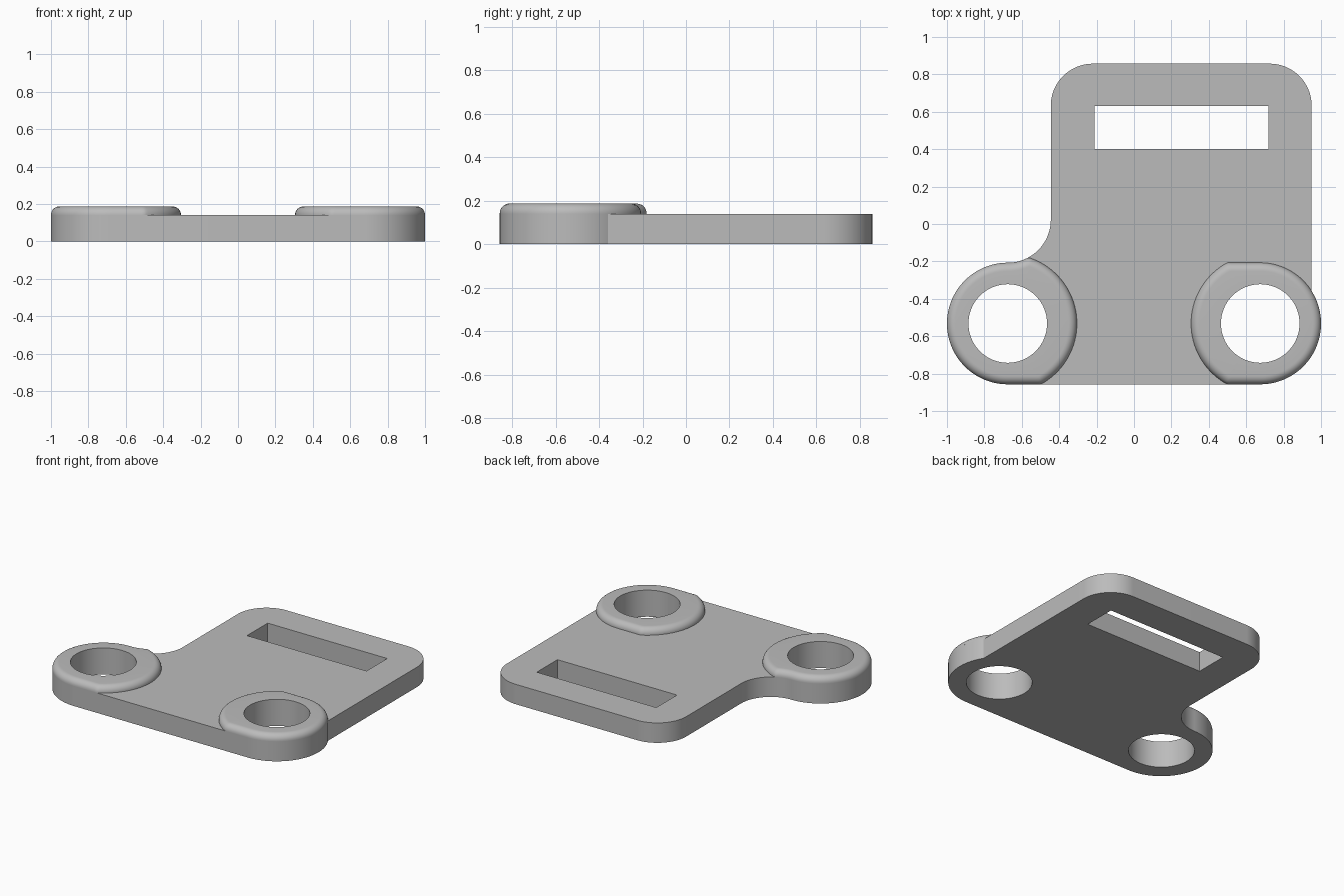
import bpy, bmesh
from math import sin, cos, pi, sqrt, radians, acos, degrees

if "Cube" in bpy.data.objects:
    bpy.data.objects.remove(bpy.data.objects["Cube"])

N = 192                       # segments of a full circle
PLATE_Z, BOSS_Z, ROUND = 0.14, 0.187, 0.045
BOSS_X, BOSS_Y = 0.675, -0.532
OUTER, COLLAR, HOLE = 0.325, 0.37, 0.21
RIGHT, LEFT, BACK, CORNER = 0.95, -0.445, 0.857, 0.225
FILLET = 0.23
FILLET_Y = BOSS_Y + OUTER + FILLET

grey = bpy.data.materials.new("light_grey")
grey.use_nodes = True
colour = (0.5, 0.5, 0.5, 1)
grey.diffuse_color = colour
grey.node_tree.nodes["Principled BSDF"].inputs["Base Color"].default_value = colour


def arc(cx, cy, r, start, end):
    steps = max(2, round(abs(end - start) / 360 * N))
    angles = [radians(start + (end - start) * i / steps) for i in range(steps + 1)]
    return [(cx + r * cos(a), cy + r * sin(a)) for a in angles]


def finish(bm, name):
    bmesh.ops.recalc_face_normals(bm, faces=bm.faces[:])
    mesh = bpy.data.meshes.new(name)
    bm.to_mesh(mesh)
    bm.free()
    mesh.materials.append(grey)
    obj = bpy.data.objects.new(name, mesh)
    bpy.context.collection.objects.link(obj)
    bpy.ops.object.select_all(action='DESELECT')
    obj.select_set(True)
    bpy.context.view_layer.objects.active = obj
    bpy.ops.object.shade_smooth_by_angle(angle=radians(30))


# Base plate: outline with two round holes and a strap slot
meet = degrees(acos((RIGHT - BOSS_X) / OUTER))
outline = (arc(-BOSS_X, BOSS_Y, OUTER, 90, 270)
           + arc(BOSS_X, BOSS_Y, OUTER, -90, -meet * 0)[:-1]
           + arc(BOSS_X, BOSS_Y, OUTER, 0, meet)
           + arc(RIGHT - CORNER, BACK - CORNER, CORNER, 0, 90)
           + arc(LEFT + CORNER, BACK - CORNER, CORNER, 90, 180)
           + arc(LEFT - FILLET, FILLET_Y, FILLET, 0, -90)[:-1])
slot = [(-0.21, 0.4), (0.72, 0.4), (0.72, 0.63), (-0.21, 0.63)]
holes = [arc(s * BOSS_X, BOSS_Y, HOLE, 0, 360)[:-1] for s in (-1, 1)]

bm = bmesh.new()
for loop in [outline, slot] + holes:
    verts = [bm.verts.new((x, y, 0)) for x, y in loop]
    for a, b in zip(verts, verts[1:] + verts[:1]):
        bm.edges.new((a, b))
bmesh.ops.triangle_fill(bm, edges=bm.edges[:], use_beauty=True, normal=(0, 0, 1))
top = bmesh.ops.extrude_face_region(bm, geom=bm.faces[:])["geom"]
bmesh.ops.translate(bm, vec=(0, 0, PLATE_Z),
                    verts=[v for v in top if isinstance(v, bmesh.types.BMVert)])
finish(bm, "base_plate")


def boss_radius(a, inset, filleted):
    """Distance from the hole centre to the boss edge; local x points inward."""
    c, s = cos(a), sin(a)
    if c < 0:
        return OUTER - inset
    r = COLLAR - inset
    if filleted and s > 0:
        dist, rad = FILLET_Y - BOSS_Y, FILLET + inset
        disc = rad ** 2 - (dist * c) ** 2
        return min(r, dist * s - sqrt(disc)) if disc > 0 else r
    return min(r, (OUTER - inset) / max(abs(s), 0.001))


# Raised bosses: rounded collars around the holes, trimmed by the plate edge
def boss(name, side):
    bm = bmesh.new()
    profile = [(0, PLATE_Z)]
    for i in range(9):
        t = i / 8 * pi / 2
        profile.append((ROUND * (1 - cos(t)), BOSS_Z - ROUND * (1 - sin(t))))
    profile += [(None, BOSS_Z), (None, PLATE_Z)]
    rings = []
    for inset, z in profile:
        ring = []
        for i in range(N):
            a = 2 * pi * i / N
            r = HOLE if inset is None else boss_radius(a, inset, side < 0)
            ring.append(bm.verts.new((side * (BOSS_X - r * cos(a)),
                                      BOSS_Y + r * sin(a), z)))
        rings.append(ring)
    for lower, upper in zip(rings, rings[1:] + rings[:1]):
        for i in range(N):
            j = (i + 1) % N
            bm.faces.new((lower[i], lower[j], upper[j], upper[i]))
    finish(bm, name)


boss("right_boss", -1)
boss("left_boss", 1)
